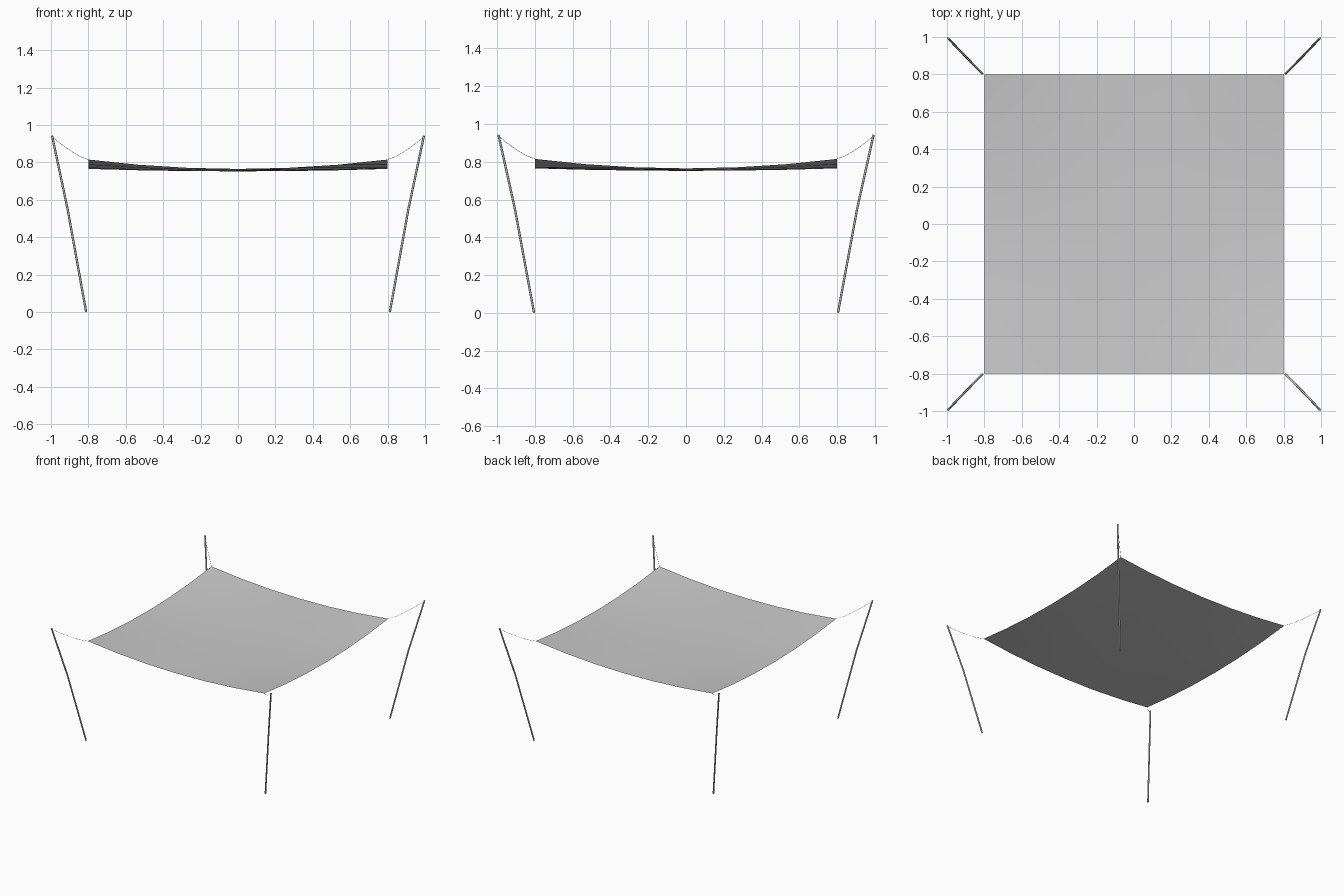
import bpy

if "Cube" in bpy.data.objects:
    bpy.data.objects.remove(bpy.data.objects["Cube"])

# sagging square cloth
def sag(u, v):
    return 0.752 + 0.013 * (u * u + v * v) + 0.037 * u * u * v * v

bpy.ops.mesh.primitive_grid_add(x_subdivisions=6, y_subdivisions=6, size=1.6)
canopy = bpy.context.object
canopy.name = "canopy_cloth"
for vert in canopy.data.vertices:
    vert.co.z = sag(vert.co.x / 0.8, vert.co.y / 0.8)
bpy.ops.object.shade_smooth_by_angle()

# round rod along a polyline
def rod(name, points, radius, res):
    data = bpy.data.curves.new(name, 'CURVE')
    data.dimensions = '3D'
    data.bevel_depth = radius
    data.bevel_resolution = res
    data.use_fill_caps = True
    spline = data.splines.new('POLY')
    spline.points.add(len(points) - 1)
    for p, co in zip(spline.points, points):
        p.co = (*co, 1)
    bpy.context.collection.objects.link(bpy.data.objects.new(name, data))

# leaning poles and slack cords at the four corners
for sx, side in ((-1, "left"), (1, "right")):
    for sy, end in ((-1, "front"), (1, "back")):
        pole = [(0.812, 0.805, 0.001), (0.911, 0.906, 0.55), (0.994, 0.993, 0.942)]
        cord = [(0.992, 0.991, 0.935), (0.945, 0.945, 0.897), (0.895, 0.895, 0.862),
                (0.845, 0.845, 0.832), (0.8, 0.8, 0.815)]
        for name, pts, r, res in (("pole", pole, 0.006, 2), ("cord", cord, 0.001, 0)):
            rod(f"{end}_{side}_{name}", [(sx * x, sy * y, z) for x, y, z in pts], r, res)
